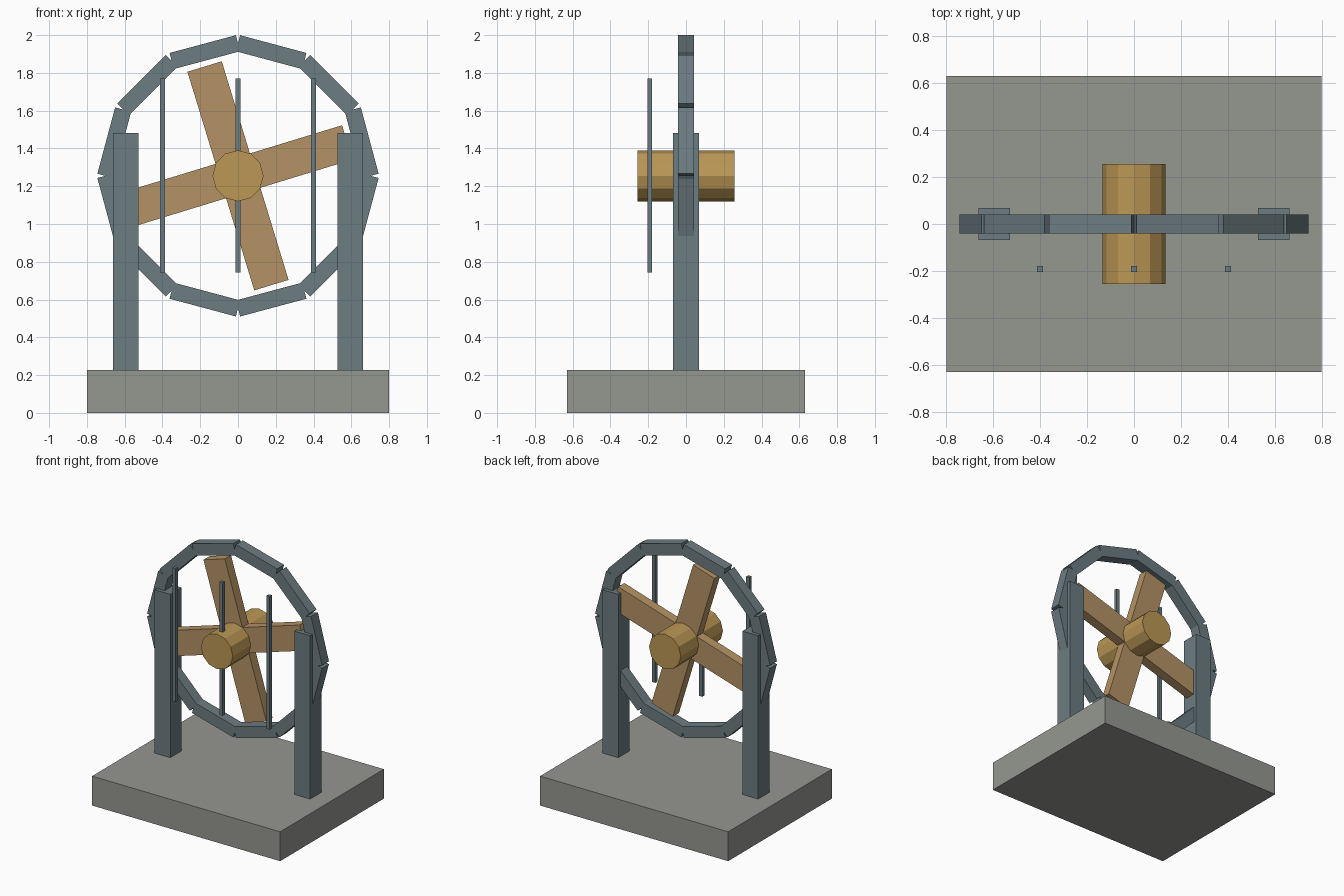
import bpy
from math import radians, sin, cos, pi

if "Cube" in bpy.data.objects:
    bpy.data.objects.remove(bpy.data.objects["Cube"])

CZ = 1.255  # axle height


def material(name, rgb):
    m = bpy.data.materials.new(name)
    m.diffuse_color = (*rgb, 1)
    m.use_nodes = True
    m.node_tree.nodes["Principled BSDF"].inputs["Base Color"].default_value = m.diffuse_color
    return m


stone = material("stone", (0.30, 0.31, 0.28))
steel = material("steel", (0.15, 0.20, 0.22))
wood = material("wood", (0.46, 0.29, 0.13))
brass = material("brass", (0.50, 0.31, 0.09))


def box(name, loc, size, mat, angle=0):
    """Box turned about the y axis; dimensions baked into the mesh."""
    bpy.ops.mesh.primitive_cube_add(size=1, location=loc, rotation=(0, angle, 0))
    o = bpy.context.object
    o.name = name
    o.scale = size
    bpy.ops.object.transform_apply(location=False, rotation=False, scale=True)
    o.data.materials.append(mat)
    return o


# Plinth
box("base", (0, 0, 0.113), (1.6, 1.26, 0.226), stone)

# Two upright posts
for side in (-1, 1):
    box("post", (side * 0.595, 0, 0.853), (0.134, 0.138, 1.258), steel)

# Ring of twelve straight segments, meeting on their centre lines
R, STEP = 0.702, pi / 6
for i in range(12):
    a = STEP * (i + 0.5)
    r = R * cos(STEP / 2)
    box("ring_segment", (r * sin(a), 0, CZ + r * cos(a)),
        (2 * R * sin(STEP / 2), 0.083, 0.088), steel, a)

# Four blades radiating from the axle
for i in range(4):
    a = radians(-17 + 90 * i)
    box("blade", (0.3025 * sin(a), 0, CZ + 0.3025 * cos(a)),
        (0.19, 0.075, 0.605), wood, a)

# Twelve-sided hub
bpy.ops.mesh.primitive_cylinder_add(vertices=12, radius=0.135, depth=0.512,
                                    location=(0, 0, CZ), rotation=(pi / 2, 0, 0))
hub = bpy.context.object
hub.name = "hub"
hub.data.materials.append(brass)

# Front guard bars
for x in (-0.4, 0, 0.4):
    box("guard_bar", (x, -0.192, 1.257), (0.026, 0.026, 1.025), steel)
